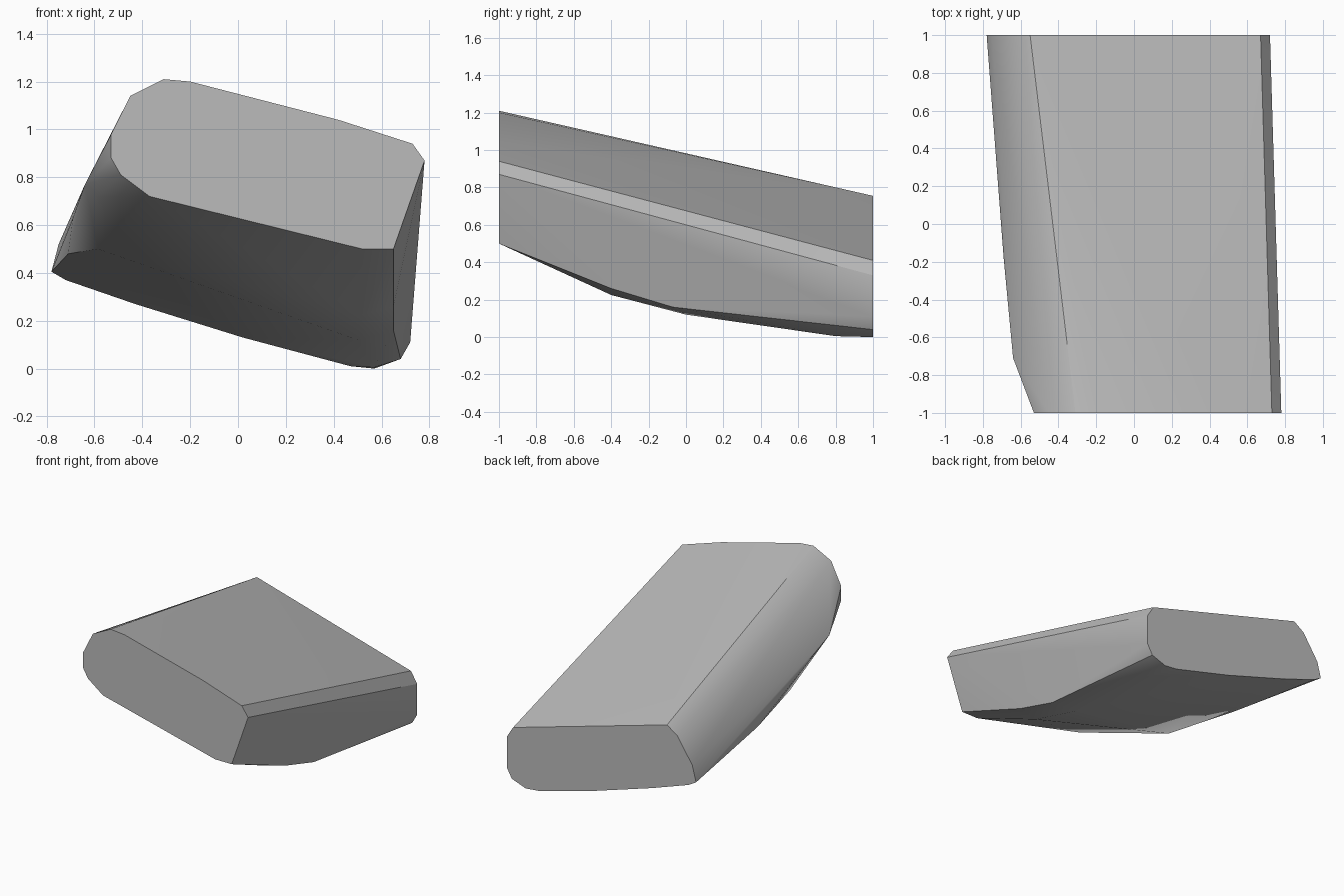
import bpy, bmesh, math

old = bpy.data.objects.get("Cube")
if old:
    bpy.data.objects.remove(old, do_unlink=True)

# Flat end outlines (x, z)
front = [(-.31, 1.21), (-.2, 1.2), (.42, 1.04), (.73, .94), (.78, .87), (.65, .5),
         (.52, .5), (-.37, .72), (-.49, .81), (-.53, .88), (-.53, .98), (-.45, 1.14)]
back = [(-.55, .755), (.28, .52), (.67, .41), (.72, .33), (.72, .11), (.68, .04),
        (.57, 0), (.47, .01), (.02, .13), (-.43, .27), (-.72, .37), (-.78, .405),
        (-.75, .52), (-.63, .7)]

# Corners of the rounded left flank and the upswept belly
flank = [(-.64, -.71, .77), (-.585, -.75, .72), (-.69, -.18, .63),
         (-.585, -.34, .5), (-.71, .2, .48)]
belly = [(.52, -.4, .225), (.65, -.4, .26), (.65, -.07, .16), (.5, 0, .12), (.57, .8, .005)]

points = [(x, -1, z) for x, z in front] + [(x, 1, z) for x, z in back] + flank + belly

# Skin the corners as one closed block
bm = bmesh.new()
for p in points:
    bm.verts.new(p)
hull = bmesh.ops.convex_hull(bm, input=bm.verts[:])
inside = [g for g in hull["geom_interior"] if isinstance(g, bmesh.types.BMVert)]
bmesh.ops.delete(bm, geom=inside, context='VERTS')
bmesh.ops.dissolve_limit(bm, angle_limit=math.radians(1), verts=bm.verts[:], edges=bm.edges[:])
bmesh.ops.recalc_face_normals(bm, faces=bm.faces[:])
mesh = bpy.data.meshes.new("slanted_block")
bm.to_mesh(mesh)
bm.free()
block = bpy.data.objects.new("slanted_block", mesh)
bpy.context.collection.objects.link(block)

# Plain grey
grey = bpy.data.materials.new("grey")
grey.use_nodes = True
color = (.5, .5, .5, 1)
grey.diffuse_color = color
grey.node_tree.nodes["Principled BSDF"].inputs["Base Color"].default_value = color
mesh.materials.append(grey)

bpy.ops.object.select_all(action='DESELECT')
block.select_set(True)
bpy.context.view_layer.objects.active = block
bpy.ops.object.shade_smooth_by_angle(angle=math.radians(30))
